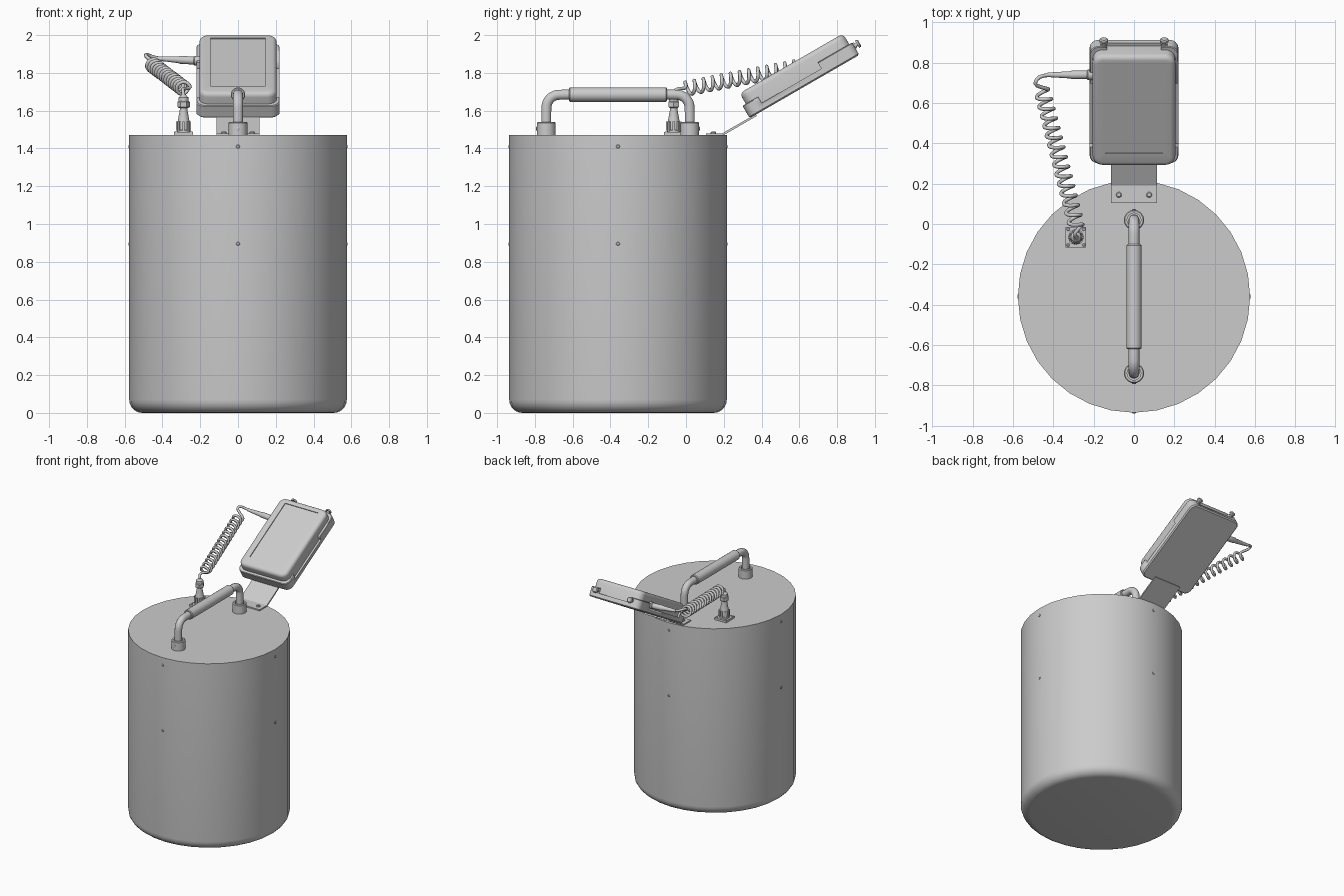
import bpy, bmesh
from math import sin, cos, pi, radians
from mathutils import Matrix, Vector

if "Cube" in bpy.data.objects:
    bpy.data.objects.remove(bpy.data.objects["Cube"])

TILT = Matrix.Translation((0, 0.19, 1.475)) @ Matrix.Rotation(radians(30), 4, 'X')
TOP = 1.47
CY = -0.36


def finish(name, bm, matrix=Matrix(), angle=35):
    bm.transform(matrix)
    bmesh.ops.recalc_face_normals(bm, faces=bm.faces)
    me = bpy.data.meshes.new(name)
    bm.to_mesh(me)
    bm.free()
    ob = bpy.data.objects.new(name, me)
    bpy.context.collection.objects.link(ob)
    bpy.ops.object.select_all(action='DESELECT')
    ob.select_set(True)
    bpy.context.view_layer.objects.active = ob
    bpy.ops.object.shade_smooth_by_angle(angle=radians(angle))
    return ob


def loft(name, rings, matrix=Matrix(), angle=35):
    """Skin a list of equal-length point rings and cap both ends."""
    bm = bmesh.new()
    rows = [[bm.verts.new(p) for p in r] for r in rings]
    n = len(rows[0])
    for a, b in zip(rows, rows[1:]):
        for i in range(n):
            j = (i + 1) % n
            bm.faces.new((a[i], a[j], b[j], b[i]))
    bm.faces.new(rows[0][::-1])
    bm.faces.new(rows[-1])
    return finish(name, bm, matrix, angle)


def lathe(name, profile, at=(0, 0, 0), axis=(0, 0, 1), n=24, angle=35, pre=Matrix()):
    """Revolve (radius, height) pairs about an axis."""
    rot = Vector((0, 0, 1)).rotation_difference(Vector(axis)).to_matrix().to_4x4()
    rings = [[(r * cos(2 * pi * i / n), r * sin(2 * pi * i / n), h) for i in range(n)]
             for r, h in profile]
    return loft(name, rings, pre @ Matrix.Translation(at) @ rot, angle)


def rounded(hx, s0, s1, r, t, k=6):
    """Rounded rectangle ring at height t."""
    pts = []
    for cx, cy, a0 in ((hx - r, s1 - r, 0), (r - hx, s1 - r, 90),
                       (r - hx, s0 + r, 180), (hx - r, s0 + r, 270)):
        for i in range(k + 1):
            a = radians(a0 + 90 * i / k)
            pts.append((cx + r * cos(a), cy + r * sin(a), t))
    return pts


def box(name, lo, hi, matrix=Matrix()):
    ring = [(lo[0], lo[1]), (hi[0], lo[1]), (hi[0], hi[1]), (lo[0], hi[1])]
    return loft(name, [[(x, y, z) for x, y in ring] for z in (lo[2], hi[2])], matrix)


def tube(name, pts, radius, res=4, steps=2):
    cu = bpy.data.curves.new(name, 'CURVE')
    cu.dimensions = '3D'
    cu.bevel_depth, cu.bevel_resolution, cu.use_fill_caps = radius, res, True
    sp = cu.splines.new('NURBS')
    sp.points.add(len(pts) - 1)
    for p, co in zip(sp.points, pts):
        p.co = (*co, 1)
    sp.order_u, sp.use_endpoint_u, sp.resolution_u = 4, True, steps
    ob = bpy.data.objects.new(name, cu)
    bpy.context.collection.objects.link(ob)
    return ob


def screw(name, at, axis, r=0.011, h=0.007, pre=Matrix()):
    lathe(name, [(r, -0.005), (r, h * .5), (r * .7, h), (r * .45, h), (r * .45, h * .5)],
          at, axis, 12, pre=pre)


# canister with rounded bottom edge
R, B = 0.576, 0.07
arc = [(R - B + B * sin(a), B - B * cos(a)) for a in (radians(15 * i) for i in range(7))]
lathe("canister_body", arc + [(R, TOP)], (0, CY, 0), n=32)

# screws around the canister wall
for i in range(4):
    d = Vector((round(cos(i * pi / 2)), round(sin(i * pi / 2)), 0))
    for z in (0.895, 1.41):
        screw("wall_screw", Vector((0, CY, z)) + d * 0.574, d, 0.01, 0.005)

# carrying handle: bent tube, grip and base collars
ya, yb, zh, br = -0.74, 0.02, 1.685, 0.07
path = [(0, ya, TOP), (0, ya, 1.55), (0, ya, zh - br)]
path += [(0, ya + br - br * cos(a), zh - br + br * sin(a)) for a in (radians(15 * i) for i in range(1, 6))]
path += [(0, ya + br, zh), (0, -0.55, zh), (0, -0.36, zh), (0, -0.15, zh), (0, yb - br, zh)]
path += [(0, yb - br + br * sin(a), zh - br + br * cos(a)) for a in (radians(15 * i) for i in range(1, 6))]
path += [(0, yb, zh - br), (0, yb, 1.55), (0, yb, TOP)]
tube("handle_tube", path, 0.027, 5, 3)
lathe("handle_grip", [(0.033, 0), (0.038, 0.006), (0.038, 0.514), (0.033, 0.52)],
      (0, -0.62, zh), (0, 1, 0))
for y in (ya, yb):
    lathe("handle_collar", [(0.05, 0), (0.05, 0.065), (0.045, 0.07), (0.034, 0.07), (0.034, 0.02)],
          (0, y, TOP))
    out = -0.05 if y == ya else 0.05
    screw("collar_screw", (0, y + out, TOP + 0.035), (0, out * 20, 0), 0.01, 0.004)

# bent mounting plate with two screws
section = [(0.105, 1.468), (0.195, 1.468), (0.375, 1.572), (0.369, 1.582), (0.192, 1.48), (0.105, 1.48)]
loft("mounting_plate", [[(x, y, z) for y, z in section] for x in (-0.115, 0.115)], angle=20)
for x in (-0.075, 0.075):
    screw("plate_screw", (x, 0.145, 1.48), (0, 0, 1), 0.014, 0.01)

# display back shell, stepped lower between its corners
shell = loft("display_back_shell", [rounded(0.212, 0.178, 0.832, 0.04, 0),
                                    rounded(0.22, 0.17, 0.84, 0.045, 0.008),
                                    rounded(0.22, 0.17, 0.84, 0.045, 0.072),
                                    rounded(0.216, 0.174, 0.836, 0.042, 0.076)], TILT)
cuts = [((-0.3, 0.265, 0.038), (-0.19, 0.63, 0.1)),
        ((0.19, 0.265, 0.038), (0.3, 0.63, 0.1)),
        ((-0.135, 0.79, 0.038), (0.135, 0.9, 0.1))]
for lo, hi in cuts:
    c = box("notch_cutter", lo, hi, TILT)
    c.hide_render = True
    c.hide_set(True)
    m = shell.modifiers.new("notch", 'BOOLEAN')
    m.object, m.operation, m.solver = c, 'DIFFERENCE', 'EXACT'
bpy.context.view_layer.objects.active = shell
for m in list(shell.modifiers):
    if m.type == 'BOOLEAN':
        bpy.ops.object.modifier_apply(modifier=m.name)
for o in [o for o in bpy.data.objects if o.name.startswith("notch_cutter")]:
    bpy.data.objects.remove(o)

# display front cover with rounded rim and recessed screen
e = 0.025
rim = [(e - e * cos(a), 0.141 - e + e * sin(a)) for a in (radians(22.5 * i) for i in range(5))]
rings = [rounded(0.205, 0.19, 0.822, 0.05, 0.02)]
rings += [rounded(0.205 - d, 0.19 + d, 0.822 - d, 0.05 - d, t) for d, t in rim]
rings += [rounded(0.145, 0.265, 0.777, 0.006, 0.141), rounded(0.145, 0.265, 0.777, 0.006, 0.135)]
loft("display_cover", rings, TILT)

# thumb screws on the upper end of the display
for x in (-0.15, 0.15):
    lathe("thumb_screw", [(0.017, -0.01), (0.017, 0.008), (0.011, 0.008), (0.011, 0.018),
                          (0.022, 0.018), (0.022, 0.028), (0.016, 0.033)],
          (x, 0.84, 0.055), (0, 1, 0), 16, pre=TILT)

# cable strain relief on the display side
lathe("cable_gland", [(0.026, 0), (0.026, 0.03), (0.021, 0.035), (0.021, 0.11),
                      (0.018, 0.115), (0.011, 0.23)], (-0.2, 0.74, 1.863), (-1, 0, 0.06), 20)

# coiled cable from display to plug
a, b = Vector((-0.455, 0.66, 1.845)), Vector((-0.285, -0.01, 1.715))
axis = (b - a).normalized()
u = axis.cross(Vector((0, 0, 1))).normalized()
v = u.cross(axis)
pts = [(-0.41, 0.74, 1.876), (-0.445, 0.738, 1.88), (-0.475, 0.73, 1.895),
       (-0.49, 0.705, 1.9), (-0.492, 0.685, 1.885)]
turns, per = 14, 12
for i in range(turns * per + 1):
    w = 2 * pi * i / per + pi
    pts.append(a.lerp(b, i / (turns * per)) + (u * cos(w) + v * sin(w)) * 0.036)
pts += [(-0.30, -0.045, 1.72), (-0.288, -0.065, 1.70), (-0.288, -0.065, 1.67), (-0.288, -0.065, 1.64)]
tube("coiled_cable", pts, 0.0095, 2, 2)

# plug and its square socket flange
px, py = -0.288, -0.065
box("socket_flange", (px - 0.051, py - 0.051, TOP - 0.002), (px + 0.051, py + 0.051, TOP + 0.016))
for sx in (-1, 1):
    for sy in (-1, 1):
        screw("flange_screw", (px + sx * 0.039, py + sy * 0.039, TOP + 0.016), (0, 0, 1), 0.008, 0.005)
lathe("plug_body", [(0.036, 0.01), (0.036, 0.025), (0.032, 0.028), (0.032, 0.07), (0.03, 0.08),
                    (0.02, 0.135), (0.02, 0.15)], (px, py, TOP))
for i in range(8):
    t = Matrix.Translation((px, py, TOP)) @ Matrix.Rotation(i * pi / 4, 4, 'Z')
    box("plug_rib", (0.028, -0.006, 0.025), (0.04, 0.006, 0.072), t)
lathe("plug_nut", [(0.026, 0.145), (0.033, 0.15), (0.033, 0.176), (0.026, 0.181)], (px, py, TOP), n=6)
lathe("plug_cap", [(0.026, 0.178), (0.026, 0.2), (0.018, 0.207), (0.012, 0.215)], (px, py, TOP))
